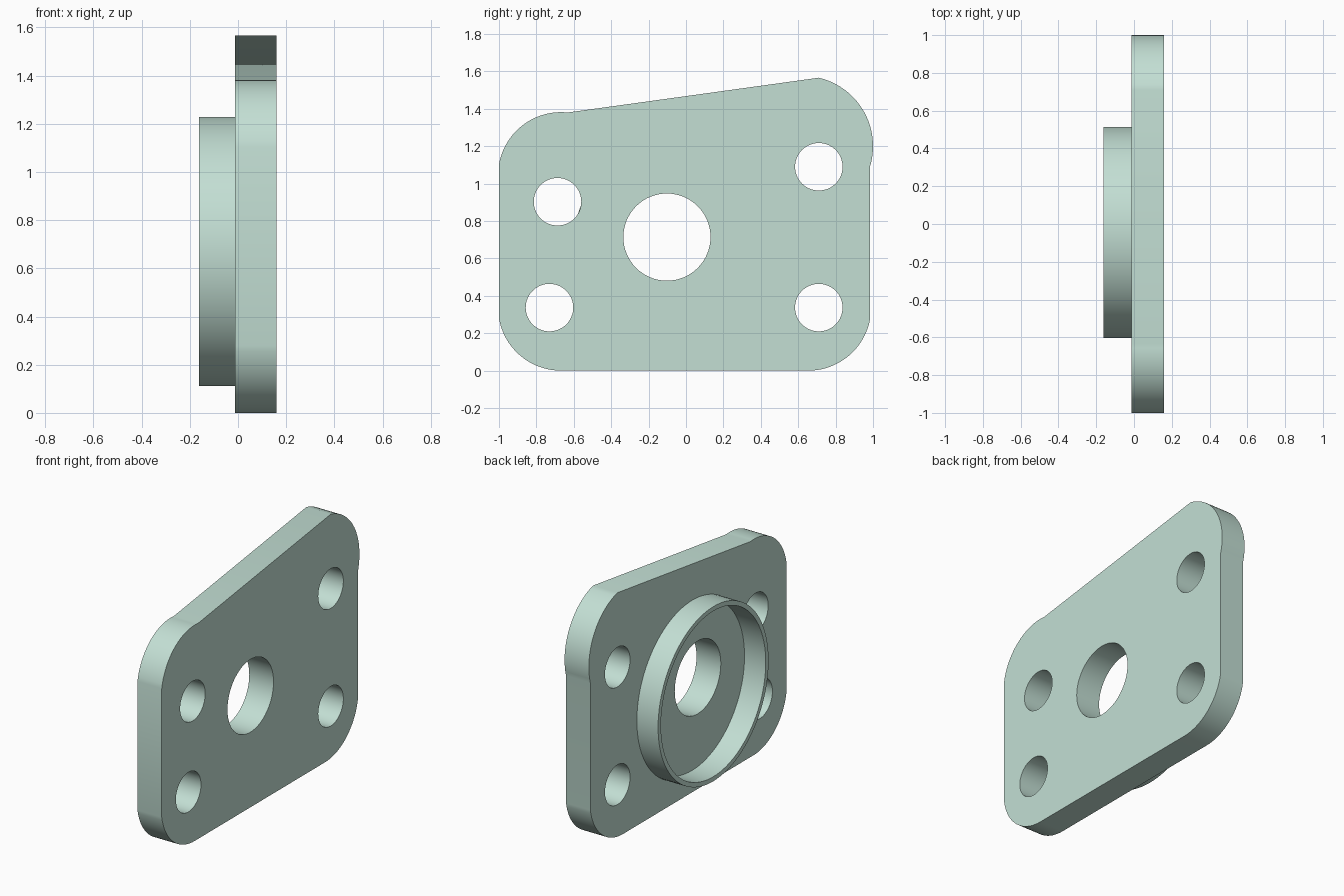
import bpy, bmesh, math
from mathutils import Matrix

cube = bpy.data.objects.get("Cube")
if cube:
    bpy.data.objects.remove(cube, do_unlink=True)

mat = bpy.data.materials.new("pale_green")
mat.use_nodes = True
color = (0.546, 0.738, 0.658, 1)
mat.diffuse_color = color
mat.node_tree.nodes["Principled BSDF"].inputs["Base Color"].default_value = color


def arc(cy, cz, r, start, end, n=20):
    """Points along an arc in the y-z plane, angles in degrees."""
    angles = [math.radians(start + (end - start) * i / n) for i in range(n + 1)]
    return [(cy + r * math.cos(a), cz + r * math.sin(a)) for a in angles]


def circle(cy, cz, r, n=64):
    return arc(cy, cz, r, 0, 360, n)[:-1]


def extruded(name, loops, x0, x1):
    """Fill closed y-z loops (inner loops are holes) and extrude along x."""
    curve = bpy.data.curves.new(name + "_profile", "CURVE")
    curve.dimensions = "2D"
    curve.fill_mode = "BOTH"
    curve.extrude = (x1 - x0) / 2
    for loop in loops:
        spline = curve.splines.new("POLY")
        spline.points.add(len(loop) - 1)
        for point, (y, z) in zip(spline.points, loop):
            point.co = (y, z, 0, 1)
        spline.use_cyclic_u = True
    helper = bpy.data.objects.new(name + "_profile", curve)
    bpy.context.collection.objects.link(helper)
    bpy.context.view_layer.update()
    depsgraph = bpy.context.evaluated_depsgraph_get()
    mesh = bpy.data.meshes.new_from_object(helper.evaluated_get(depsgraph))
    bpy.data.objects.remove(helper, do_unlink=True)
    # Stand the profile upright: local x, y, z become world y, z, x
    mesh.transform(Matrix(((0, 0, 1, (x0 + x1) / 2), (1, 0, 0, 0),
                           (0, 1, 0, 0), (0, 0, 0, 1))))
    bm = bmesh.new()
    bm.from_mesh(mesh)
    bmesh.ops.remove_doubles(bm, verts=bm.verts, dist=0.0001)
    bmesh.ops.recalc_face_normals(bm, faces=bm.faces)
    bm.to_mesh(mesh)
    bm.free()
    mesh.materials.clear()
    mesh.materials.append(mat)
    obj = bpy.data.objects.new(name, mesh)
    bpy.context.collection.objects.link(obj)
    bpy.ops.object.select_all(action="DESELECT")
    obj.select_set(True)
    bpy.context.view_layer.objects.active = obj
    bpy.ops.object.shade_smooth_by_angle(angle=math.radians(30))
    return obj


# Plate outline, counter-clockwise from the lower rear corner
r = 0.337
outline = (arc(0.653, r, r, 270, 350)
           + arc(0.624, 1.2, 0.376, -16.5, 76.8)
           + arc(-0.668, 1.045, r, 84, 170)
           + arc(-0.668, r, r, 190, 270))

# Four bolt holes and the large bore
bolts = [(-0.73, 0.337), (0.71, 0.337), (0.71, 1.09), (-0.687, 0.903)]
holes = [circle(y, z, 0.127) for y, z in bolts] + [circle(-0.102, 0.714, 0.233)]
extruded("mounting_plate", [outline] + holes, -0.012, 0.16)

# Thin collar standing off the plate
extruded("collar_ring", [circle(-0.045, 0.67, 0.559, 96),
                         circle(-0.045, 0.67, 0.53, 96)], -0.162, -0.012)
